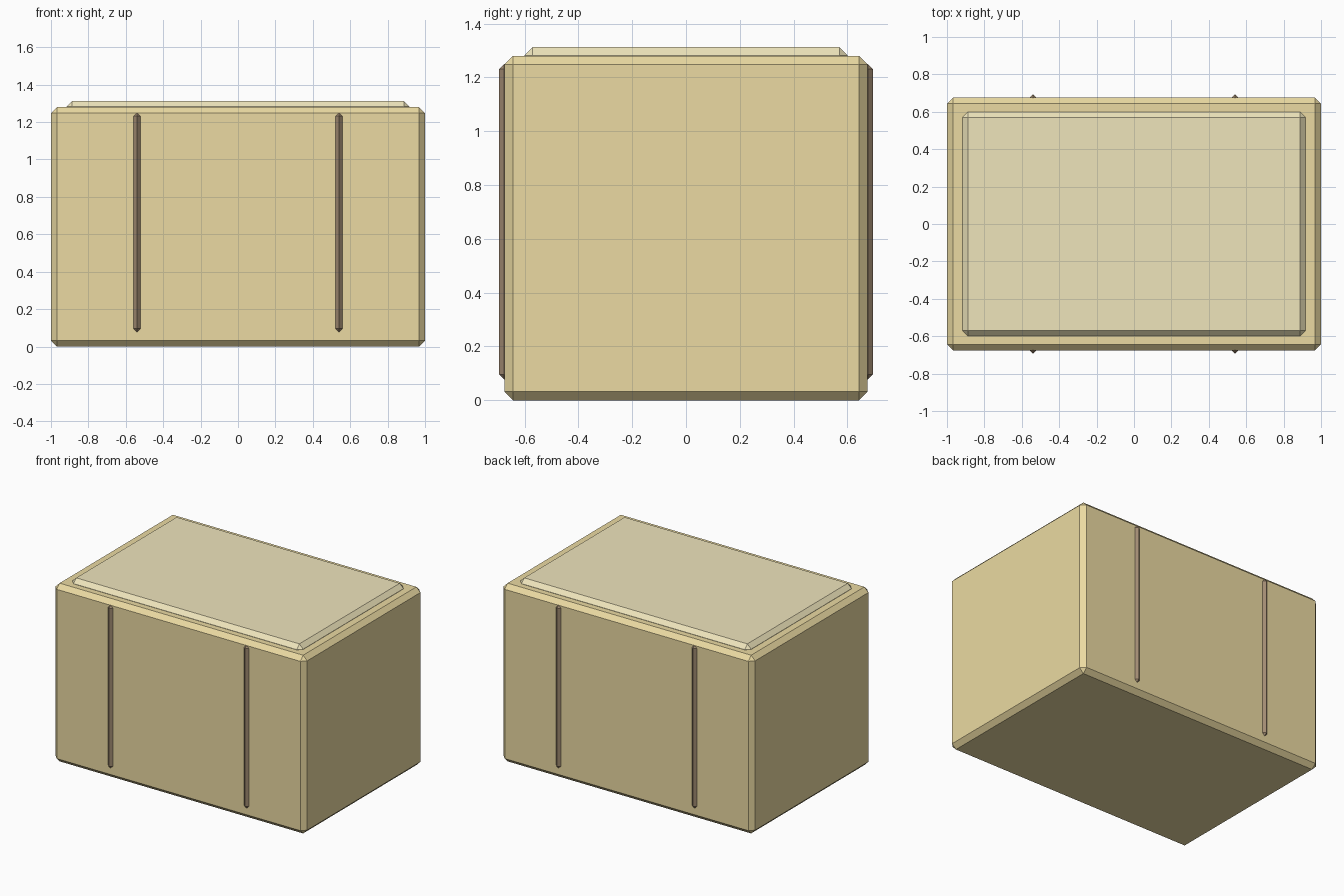
import bpy

if "Cube" in bpy.data.objects:
    bpy.data.objects.remove(bpy.data.objects["Cube"])


def material(name, rgb):
    m = bpy.data.materials.new(name)
    m.diffuse_color = (*rgb, 1)
    m.use_nodes = True
    m.node_tree.nodes["Principled BSDF"].inputs["Base Color"].default_value = m.diffuse_color
    return m


def chamfered_box(name, low, high, chamfer, mat):
    """Box between two corners with flat chamfered edges."""
    size = [h - l for l, h in zip(low, high)]
    centre = [(h + l) / 2 for l, h in zip(low, high)]
    bpy.ops.mesh.primitive_cube_add(size=1, location=centre)
    ob = bpy.context.object
    ob.name = name
    ob.scale = size
    bpy.ops.object.transform_apply(location=False, rotation=False, scale=True)
    bevel = ob.modifiers.new("chamfer", "BEVEL")
    bevel.width = chamfer
    bevel.segments = 1
    ob.data.materials.append(mat)
    return ob


straw = material("straw", (0.83, 0.70, 0.36))
pale_straw = material("pale_straw", (0.86, 0.78, 0.50))
brown = material("brown", (0.36, 0.26, 0.17))

# Main block
chamfered_box("body", (-1, -0.675, 0), (1, 0.675, 1.28), 0.032, straw)

# Raised panel, sunk into the top of the block
chamfered_box("top_panel", (-0.917, -0.6, 1.21), (0.917, 0.6, 1.312), 0.03, pale_straw)

# Thin bands on front and back, half sunk so a ridge shows
for side, y in (("front", -0.675), ("back", 0.675)):
    for hand, x in (("left", -0.54), ("right", 0.54)):
        chamfered_box(f"{side}_band_{hand}", (x - 0.019, y - 0.019, 0.078),
                      (x + 0.019, y + 0.019, 1.25), 0.0185, brown)
